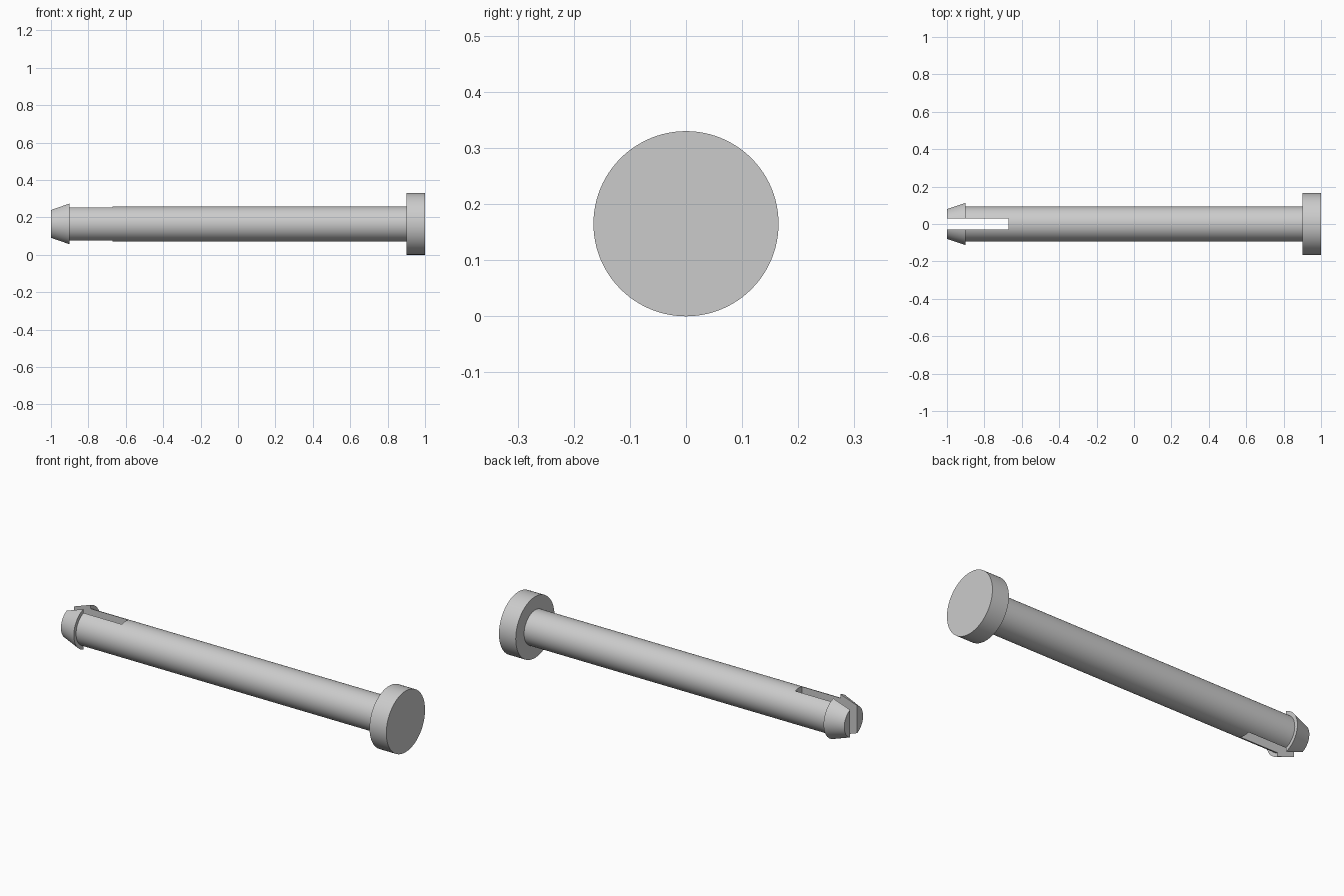
import bpy, bmesh, math
from mathutils import Matrix, Vector

cube = bpy.data.objects.get("Cube")
if cube:
    bpy.data.objects.remove(cube, do_unlink=True)

AXIS_Z = 0.165
SEGMENTS = 96

grey = bpy.data.materials.new("plain grey")
grey.use_nodes = True
grey.diffuse_color = (0.6, 0.6, 0.6, 1)
grey.node_tree.nodes["Principled BSDF"].inputs["Base Color"].default_value = (0.6, 0.6, 0.6, 1)


def add_object(name, bm):
    bmesh.ops.recalc_face_normals(bm, faces=bm.faces)
    mesh = bpy.data.meshes.new(name)
    bm.to_mesh(mesh)
    bm.free()
    mesh.materials.append(grey)
    obj = bpy.data.objects.new(name, mesh)
    bpy.context.collection.objects.link(obj)
    return obj


def lathe(name, profile):
    """Turn (x, radius) points around the long axis and cap both ends."""
    bm = bmesh.new()
    rings = []
    for x, r in profile:
        angles = [2 * math.pi * i / SEGMENTS for i in range(SEGMENTS)]
        rings.append([bm.verts.new((x, r * math.cos(a), AXIS_Z + r * math.sin(a))) for a in angles])
    for a, b in zip(rings, rings[1:]):
        for i in range(SEGMENTS):
            j = (i + 1) % SEGMENTS
            bm.faces.new((a[i], a[j], b[j], b[i]))
    bm.faces.new(rings[0])
    bm.faces.new(rings[-1])
    return add_object(name, bm)


def shade(obj):
    bpy.ops.object.select_all(action="DESELECT")
    obj.select_set(True)
    bpy.context.view_layer.objects.active = obj
    bpy.ops.object.shade_smooth_by_angle(angle=math.radians(20))


# Flat round head
head = lathe("pin_head", [(0.9, 0.165), (1.0, 0.165)])

# Shaft with a tapered barb at the tip
shaft = lathe("barbed_shaft", [(-1.0, 0.08), (-0.9, 0.113), (-0.9, 0.0935), (0.9, 0.0935)])

# Vertical slot that splits the tip into two prongs
bm = bmesh.new()
bmesh.ops.create_cube(bm, size=1, matrix=Matrix.Translation(Vector((-0.872, 0, AXIS_Z)))
                      @ Matrix.Diagonal((0.4, 0.06, 0.4, 1)))
cutter = add_object("slot_cutter", bm)
cutter.hide_render = True
slot = shaft.modifiers.new("slot", "BOOLEAN")
slot.operation = "DIFFERENCE"
slot.solver = "EXACT"
slot.object = cutter
bpy.context.view_layer.objects.active = shaft
bpy.ops.object.modifier_apply(modifier=slot.name)
bpy.data.objects.remove(cutter, do_unlink=True)

for part in (head, shaft):
    shade(part)
